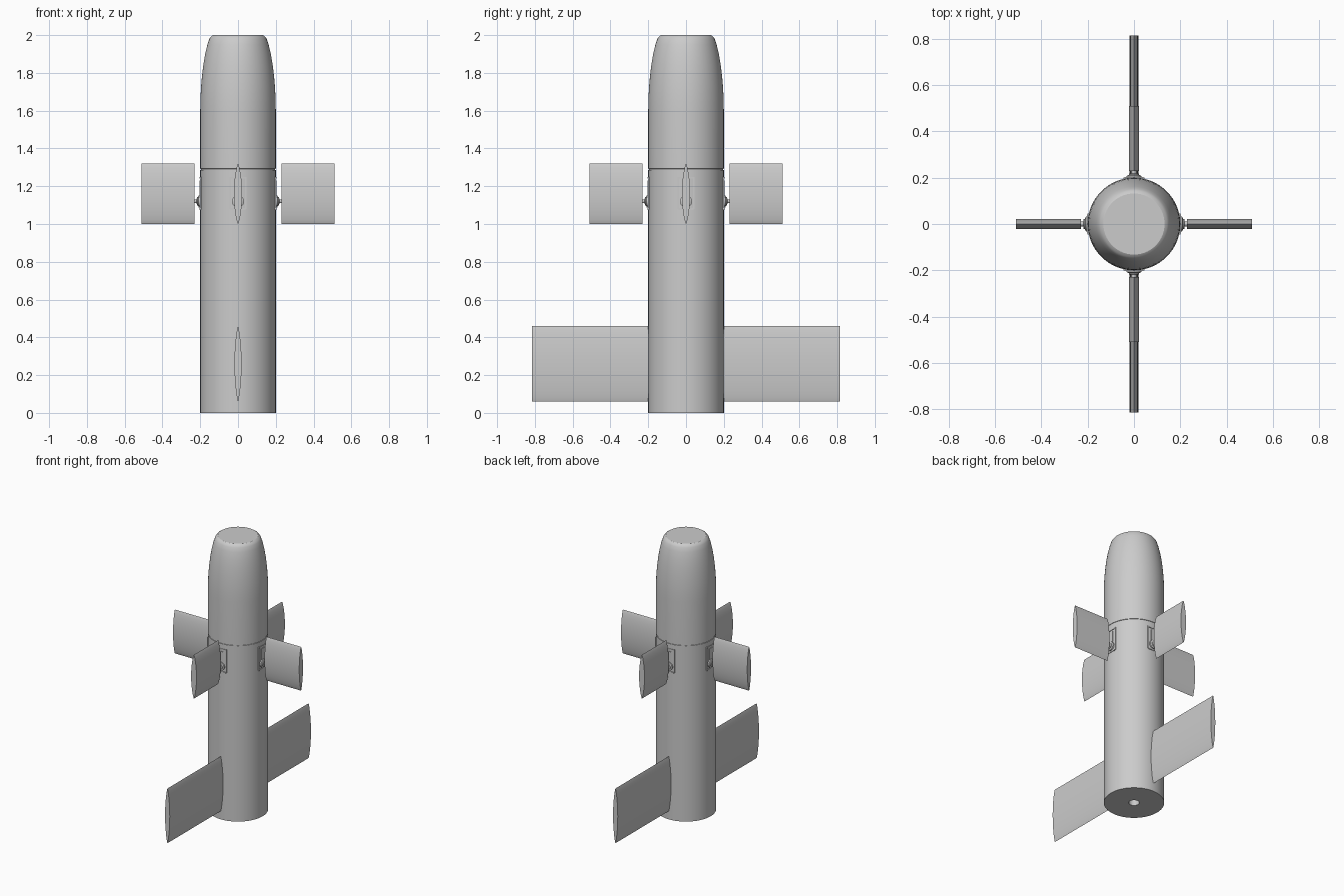
import bpy
import bmesh
import math
from mathutils import Matrix, Vector

if "Cube" in bpy.data.objects:
    bpy.data.objects.remove(bpy.data.objects["Cube"], do_unlink=True)

grey = bpy.data.materials.new("plain grey")
grey.use_nodes = True
COLOUR = (0.6, 0.6, 0.6, 1)
grey.diffuse_color = COLOUR
grey.node_tree.nodes["Principled BSDF"].inputs["Base Color"].default_value = COLOUR


def finish(bm, name, matrix=Matrix(), angle=30):
    """Turn a bmesh into a smooth-shaded object with sharp edges kept."""
    bmesh.ops.remove_doubles(bm, verts=bm.verts, dist=1e-5)
    bmesh.ops.recalc_face_normals(bm, faces=bm.faces)
    bm.transform(matrix)
    mesh = bpy.data.meshes.new(name)
    bm.to_mesh(mesh)
    bm.free()
    mesh.materials.append(grey)
    ob = bpy.data.objects.new(name, mesh)
    bpy.context.collection.objects.link(ob)
    bpy.ops.object.select_all(action="DESELECT")
    ob.select_set(True)
    bpy.context.view_layer.objects.active = ob
    bpy.ops.object.shade_smooth_by_angle(angle=math.radians(angle))
    return ob


def lathe(name, profile, steps, matrix=Matrix()):
    """Spin a (radius, height) profile about z."""
    bm = bmesh.new()
    verts = [bm.verts.new((r, 0, z)) for r, z in profile]
    edges = [bm.edges.new(pair) for pair in zip(verts, verts[1:])]
    bmesh.ops.spin(bm, geom=verts + edges, axis=(0, 0, 1), cent=(0, 0, 0),
                   steps=steps, angle=math.tau)
    return finish(bm, name, matrix)


def fin(name, inner, outer, low, high, half_thick, matrix):
    """Straight fin along +x with a pointed lens section."""
    bm = bmesh.new()
    mid, half, n = (low + high) / 2, (high - low) / 2, 12
    ring = []
    for side in (1, -1):
        for i in range(n):
            t = side * math.cos(math.pi * i / n)
            ring.append(bm.verts.new((inner, side * half_thick * (1 - t * t) ** 0.8,
                                      mid + half * t)))
    face = bm.faces.new(ring)
    out = bmesh.ops.extrude_face_region(bm, geom=[face], use_keep_orig=True)
    moved = [v for v in out["geom"] if isinstance(v, bmesh.types.BMVert)]
    bmesh.ops.translate(bm, verts=moved, vec=(outer - inner, 0, 0))
    return finish(bm, name, matrix, 40)


def box(name, centre, size, matrix):
    bm = bmesh.new()
    bmesh.ops.create_cube(bm, size=1, matrix=Matrix.Translation(centre)
                          @ Matrix.Diagonal(Vector((*size, 1))))
    return finish(bm, name, matrix)


# Body with a rear bore, a panel groove and a rounded, flat-topped nose
lathe("body", [
    (0, 0.1), (0.035, 0.1), (0.035, 0), (0.2, 0),
    (0.2, 1.285), (0.197, 1.286), (0.197, 1.292), (0.2, 1.293),
    (0.2, 1.6), (0.199, 1.66), (0.196, 1.72), (0.191, 1.78),
    (0.184, 1.84), (0.174, 1.9), (0.162, 1.95), (0.152, 1.98),
    (0.143, 1.993), (0.132, 2), (0, 2)], 96)

# Four control fins, each on a pivot set in a framed mount
for i, side in enumerate(("left", "back", "right", "front")):
    turn = Matrix.Rotation(i * math.pi / 2, 4, "Z")
    fin(f"{side}_control_fin", 0.23, 0.51, 1, 1.32, 0.022, turn)
    pivot = turn @ Matrix.Translation((0, 0, 1.12)) @ Matrix.Rotation(math.pi / 2, 4, "Y")
    lathe(f"{side}_pivot", [(0, 0.19), (0.032, 0.19), (0.032, 0.208), (0.022, 0.212),
                            (0.022, 0.217), (0.01, 0.219), (0.01, 0.24), (0, 0.24)],
          24, pivot)
    for y in (-0.041, 0.041):
        box(f"{side}_mount_rail", (0.194, y, 1.165), (0.012, 0.01, 0.17), turn)
    for z in (1.08, 1.245):
        box(f"{side}_mount_bar", (0.197, 0, z), (0.012, 0.08, 0.01), turn)
    box(f"{side}_mount_block", (0.198, 0, 1.19), (0.012, 0.04, 0.08), turn)

# Two large tail fins, front and back
for side, sign in (("back", 1), ("front", -1)):
    fin(f"{side}_tail_fin", 0.18, 0.815, 0.06, 0.46, 0.019,
        Matrix.Rotation(sign * math.pi / 2, 4, "Z"))
